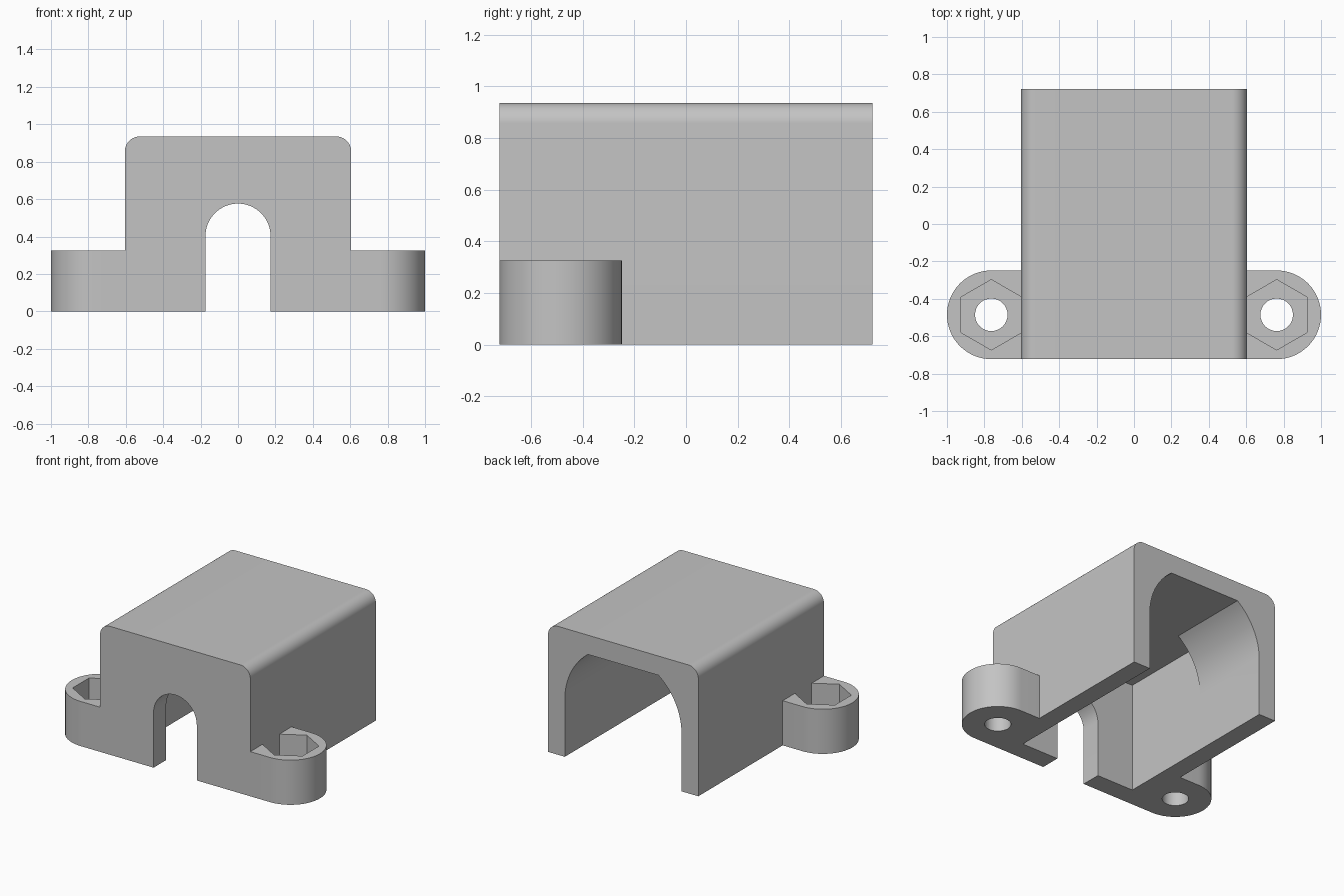
import bpy, bmesh, math
from mathutils import Vector

cube = bpy.data.objects.get("Cube")
if cube:
    bpy.data.objects.remove(cube, do_unlink=True)

# Single plain grey material
grey = bpy.data.materials.new("plain_grey")
grey.use_nodes = True
colour = (0.55, 0.55, 0.55, 1)
grey.diffuse_color = colour
grey.node_tree.nodes["Principled BSDF"].inputs["Base Color"].default_value = colour


def arc(cx, cy, r, a0, a1, n=16):
    """Points along an arc, angles in degrees."""
    angles = [math.radians(a0 + (a1 - a0) * i / n) for i in range(n + 1)]
    return [(cx + r * math.cos(a), cy + r * math.sin(a)) for a in angles]


def prism(name, profile, axis, start, end):
    """Extrude a closed 2D profile along y (profile in xz) or z (profile in xy)."""
    bm = bmesh.new()
    place = (lambda u, v: Vector((u, start, v))) if axis == "y" else (lambda u, v: Vector((u, v, start)))
    step = Vector((0, end - start, 0)) if axis == "y" else Vector((0, 0, end - start))
    face = bm.faces.new([bm.verts.new(place(u, v)) for u, v in profile])
    new = bmesh.ops.extrude_face_region(bm, geom=[face])["geom"]
    bmesh.ops.translate(bm, vec=step, verts=[g for g in new if isinstance(g, bmesh.types.BMVert)])
    bmesh.ops.recalc_face_normals(bm, faces=bm.faces[:])
    mesh = bpy.data.meshes.new(name)
    bm.to_mesh(mesh)
    bm.free()
    mesh.materials.append(grey)
    obj = bpy.data.objects.new(name, mesh)
    bpy.context.collection.objects.link(obj)
    return obj


def carve(obj, cutters):
    """Subtract the cutters, remove them, and shade the result."""
    for cutter in cutters:
        mod = obj.modifiers.new("cut", "BOOLEAN")
        mod.operation = "DIFFERENCE"
        mod.solver = "EXACT"
        mod.object = cutter
    bpy.context.view_layer.update()
    mesh = bpy.data.meshes.new_from_object(obj.evaluated_get(bpy.context.evaluated_depsgraph_get()))
    obj.modifiers.clear()
    obj.data = mesh
    for cutter in cutters:
        bpy.data.objects.remove(cutter, do_unlink=True)
    bpy.ops.object.select_all(action="DESELECT")
    obj.select_set(True)
    bpy.context.view_layer.objects.active = obj
    bpy.ops.object.shade_smooth_by_angle(angle=math.radians(30))


W, D, H = 0.605, 0.7225, 0.935      # cover half width, half depth, height
INNER, CEILING = 0.47, 0.795        # cavity half width and height
SPRING = 0.42                       # height where the arch begins
FRONT = -D + 0.145                  # inside of the front wall
R = 0.08                            # rounded top edges

# Cover: rounded block, open below and behind
cover = prism("cover", [(-W, 0), (W, 0)] + arc(W - R, H - R, R, 0, 90)
              + arc(R - W, H - R, R, 90, 180), "y", -D, D)

# Square pocket behind the front wall, arched bay towards the back
pocket = prism("pocket_cutter", [(-INNER, -0.1), (INNER, -0.1), (INNER, CEILING), (-INNER, CEILING)],
               "y", FRONT, 0.115)
clip = math.degrees(math.asin((CEILING - SPRING) / INNER))
bay = prism("bay_cutter", [(-INNER, -0.1), (INNER, -0.1)] + arc(0, SPRING, INNER, 0, clip)
            + arc(0, SPRING, INNER, 180 - clip, 180), "y", -0.2, D + 0.1)

# Round-topped slot in the front wall
slot = prism("slot_cutter", [(-0.174, -0.1), (0.174, -0.1)] + arc(0, 0.402, 0.174, 0, 180, 32),
             "y", -D - 0.1, FRONT + 0.1)
carve(cover, [pocket, bay, slot])

# Mounting lugs with a bolt hole and a hexagonal nut recess
LUG = 0.237
for side, name in ((1, "left_lug"), (-1, "right_lug")):
    cx, cy = 1 - LUG, LUG - D
    outline = [(W, cy - LUG)] + arc(cx, cy, LUG, -90, 90, 32) + [(W, cy + LUG)]
    mirror = lambda pts: [(side * x, y) for x, y in pts]
    lug = prism(name, mirror(outline), "z", 0, 0.325)
    hole = prism("hole_cutter", mirror(arc(cx, cy, 0.087, 0, 360, 32)[:-1]), "z", -0.1, 0.5)
    recess = prism("nut_cutter", mirror(arc(cx, cy, 0.188, 30, 390, 6)[:-1]), "z", 0.1, 0.5)
    carve(lug, [hole, recess])
